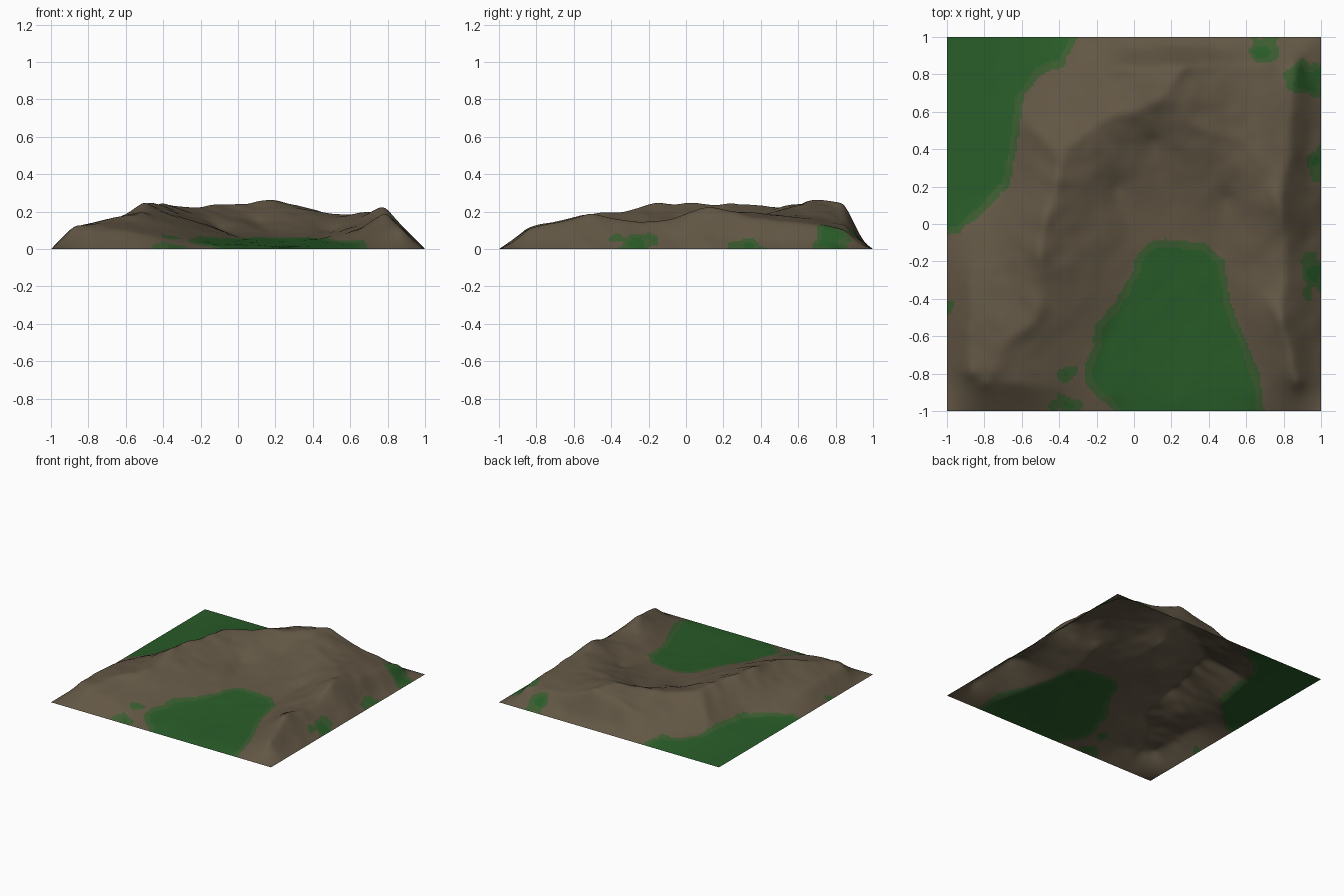
import bpy
import bmesh
from mathutils import Vector, noise
from mathutils.geometry import intersect_point_line

cube = bpy.data.objects.get("Cube")
if cube:
    bpy.data.objects.remove(cube, do_unlink=True)

CELLS = 160
STEP = 2 / CELLS


def make_material(name, colour):
    material = bpy.data.materials.new(name)
    material.use_nodes = True
    material.diffuse_color = (*colour, 1)
    shader = material.node_tree.nodes["Principled BSDF"]
    shader.inputs["Base Color"].default_value = (*colour, 1)
    shader.inputs["Roughness"].default_value = 0.9
    return material


# Crest lines: x, y, height
left_crest = [(-.8, -.85, .12), (-.72, -.66, .15), (-.52, -.5, .185), (-.5, -.32, .2),
              (-.5, -.13, .25), (-.47, .04, .25), (-.43, .14, .22), (-.4, .27, .25),
              (-.37, .38, .235), (-.26, .5, .215), (-.16, .58, .22), (0, .6, .235),
              (.18, .7, .265), (.27, .84, .24)]
right_crest = [(.2, .72, .26), (.32, .52, .215), (.6, .44, .18), (.72, .25, .19),
               (.78, .1, .235), (.81, -.08, .16), (.82, -.25, .14), (.79, -.42, .17),
               (.78, -.52, .2), (.83, -.65, .15), (.87, -.85, .125)]
back_spur = [(.78, .1, .23), (.83, .35, .165), (.84, .6, .14), (.87, .86, .11)]

# Small spurs running off the crests
spurs = [[(.62, .03, .12), (.78, .1, .23)],
         [(.7, -.34, .12), (.78, -.52, .2)],
         [(-.57, .54, .1), (-.38, .36, .235)],
         [(-.33, .68, .13), (-.16, .58, .22)]]

# Shoulders where the slopes break down to the border
left_shoulder = [(-.86, -.15, .07), (-.88, -.4, .11), (-.87, -.8, .12),
                 (-.6, -.86, .1), (-.4, -.87, .055)]
back_shoulder = [(-.3, .75, .11), (-.05, .84, .18), (.27, .85, .23),
                 (.5, .86, .14), (.72, .84, .12)]
foot = [(-.1, .95, .035), (.4, .95, .035), (.93, .95, .02), (.95, .6, .035),
        (.95, .1, .04), (.95, -.8, .035)]

# Valley floor and the low corner plain
valley_centre = [(.25, -.97, .01), (.25, -.6, .02), (.2, -.15, .05),
                 (.15, .2, .09), (.1, .45, .14)]
valley_left = [(-.13, -.93, .025), (-.17, -.7, .035), (.03, -.18, .055), (-.1, .2, .1)]
valley_right = [(.64, -.93, .02), (.58, -.65, .03), (.44, -.18, .055), (.5, .15, .09)]
plain_edge = [(-.93, -.02, .02), (-.7, .2, .03), (-.63, .6, .035), (-.36, .93, .02)]

GUIDES = [left_crest, right_crest, back_spur, *spurs, left_shoulder, back_shoulder,
          foot, valley_centre, valley_left, valley_right, plain_edge]


def pin_line(points, height, pinned):
    """Fix the height of every grid node along a line."""
    for start, end in zip(points, points[1:]):
        a, b = Vector(start), Vector(end)
        count = int((b - a).length / STEP) * 2 + 2
        for k in range(count + 1):
            p = a.lerp(b, k / count)
            wobble = noise.noise(Vector((p.x, p.y, 0)) * 6) * 0.02
            i = round((p.x + wobble + 1) / STEP)
            j = round((p.y - wobble + 1) / STEP)
            if 0 < i < CELLS and 0 < j < CELLS:
                height[i][j] = p.z
                pinned.add((i, j))


def build_heights():
    height = [[0.0] * (CELLS + 1) for _ in range(CELLS + 1)]
    pinned = set()
    for line in GUIDES:
        pin_line(line, height, pinned)
    inner = range(1, CELLS)
    free = [(i, j) for i in inner for j in inner if (i, j) not in pinned]
    # Stretch the surface between the pinned lines
    for _ in range(180):
        for i, j in free:
            h = height[i][j]
            mean = (height[i - 1][j] + height[i + 1][j]
                    + height[i][j - 1] + height[i][j + 1]) / 4
            height[i][j] = h + 1.87 * (mean - h)
    # Round off the creases
    for _ in range(6):
        old = [row[:] for row in height]
        for i in inner:
            for j in inner:
                height[i][j] = (old[i][j] * 2 + old[i - 1][j] + old[i + 1][j]
                                + old[i][j - 1] + old[i][j + 1]) / 6
    # Weathered bumps, stronger on high ground
    for i in inner:
        for j in inner:
            p = Vector((i * STEP, j * STEP, 0))
            bump = noise.noise(p * 5) + 0.45 * noise.noise(p * 11)
            height[i][j] = max(0, height[i][j] * (1.03 + 0.06 * bump))
    return height


# Grass outlines, and small grass tufts: x, y, half width, half depth
valley_grass = [(-.11, -1.1), (-.12, -.99), (-.25, -.87), (-.27, -.78), (-.22, -.66),
                (-.21, -.54), (-.13, -.46), (-.02, -.28), (.02, -.15), (.12, -.08),
                (.38, -.1), (.49, -.2), (.51, -.4), (.59, -.6), (.67, -.8), (.71, -1.1)]
corner_grass = [(-1.1, -.07), (-.93, -.05), (-.8, .07), (-.67, .2), (-.62, .45),
                (-.59, .68), (-.5, .8), (-.37, .85), (-.26, 1.1), (-1.1, 1.1)]
tufts = [(.93, .77, .12, .09), (.69, .94, .09, .08), (.98, .33, .05, .09),
         (.96, -.27, .07, .13), (-.36, -.97, .09, .05), (-.36, -.8, .05, .05),
         (-1, -.45, .03, .04)]


def outline_depth(p, outline):
    """Distance to an outline, positive inside it."""
    inside, nearest = False, 9
    for a, b in zip(outline, outline[1:] + outline[:1]):
        if (a[1] > p.y) != (b[1] > p.y):
            if p.x < a[0] + (p.y - a[1]) * (b[0] - a[0]) / (b[1] - a[1]):
                inside = not inside
        a, b = Vector((*a, 0)), Vector((*b, 0))
        t = intersect_point_line(p, a, b)[1]
        nearest = min(nearest, (p - a.lerp(b, min(1, max(0, t)))).length)
    return nearest if inside else -nearest


def ground_index(centre):
    p = Vector((centre.x, centre.y, 0))
    ragged = noise.noise(p * 14)
    depth = max(outline_depth(p, valley_grass), outline_depth(p, corner_grass))
    depth += ragged * 0.012
    for x, y, w, d in tufts:
        reach = ((p.x - x) / w) ** 2 + ((p.y - y) / d) ** 2
        depth = max(depth, (1 - reach ** 0.5) * min(w, d) + ragged * 0.05)
    return 0 if depth < 0 else 1 if depth < 0.04 else 2


# Terrain sheet
height = build_heights()
bm = bmesh.new()
grid = [[bm.verts.new((i * STEP - 1, j * STEP - 1, height[i][j]))
         for j in range(CELLS + 1)] for i in range(CELLS + 1)]
for i in range(CELLS):
    for j in range(CELLS):
        face = bm.faces.new((grid[i][j], grid[i + 1][j], grid[i + 1][j + 1], grid[i][j + 1]))
        face.smooth = True
        face.material_index = ground_index(face.calc_center_median())
mesh = bpy.data.meshes.new("terrain")
bm.to_mesh(mesh)
bm.free()
mesh.materials.append(make_material("earth_brown", (.125, .096, .060)))
mesh.materials.append(make_material("grass_edge_green", (.044, .108, .030)))
mesh.materials.append(make_material("grass_green", (.022, .108, .022)))
terrain = bpy.data.objects.new("terrain", mesh)
bpy.context.collection.objects.link(terrain)
